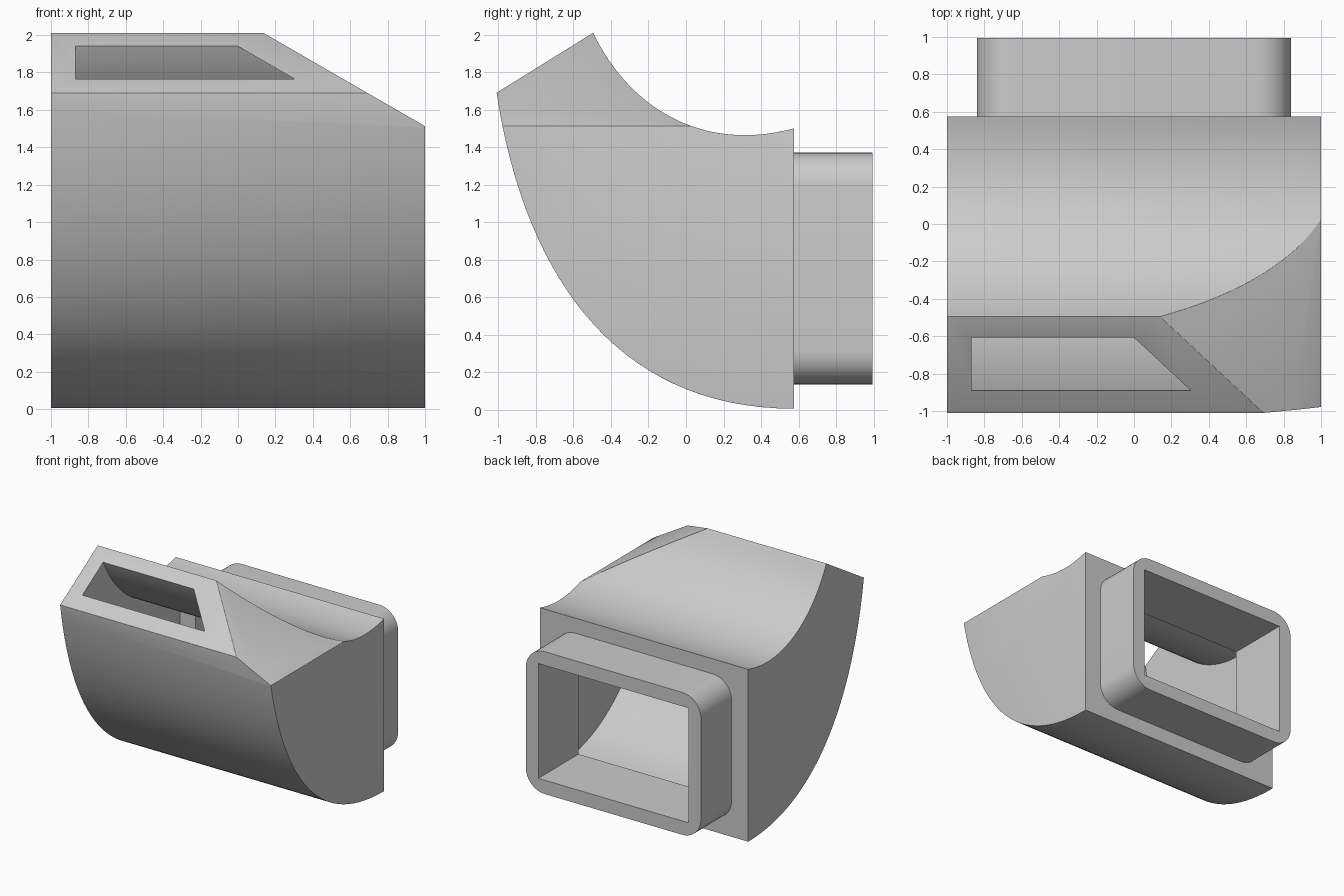
import bpy, bmesh, math
from mathutils import Vector
from mathutils.geometry import interpolate_bezier

cube = bpy.data.objects.get("Cube")
if cube:
    bpy.data.objects.remove(cube)

WALL = 0.13
BACK = 0.575      # rear plane of the elbow body
END = 0.995       # rear end of the spigot

grey = bpy.data.materials.new("plain grey")
grey.use_nodes = True
GREY = (0.6, 0.6, 0.6, 1)
grey.diffuse_color = GREY
grey.node_tree.nodes["Principled BSDF"].inputs["Base Color"].default_value = GREY


def curve(*pts):
    return interpolate_bezier(*[Vector(p) for p in pts], 32)


def offset(pts, dist):
    """Shift an open (y, z) path sideways and lengthen its first end."""
    out = []
    for i, p in enumerate(pts):
        t = (pts[min(i + 1, len(pts) - 1)] - pts[max(i - 1, 0)]).normalized()
        out.append(p + Vector((-t.y, t.x)) * dist)
    return [out[0] + (out[0] - out[1]).normalized() * 0.2] + out


def prism(profile, half):
    """Extrude a (y, z) profile along x."""
    bm = bmesh.new()
    face = bm.faces.new([bm.verts.new((-half, p[0], p[1])) for p in profile])
    new = bmesh.ops.extrude_face_region(bm, geom=[face])["geom"]
    bmesh.ops.translate(bm, vec=(2 * half, 0, 0),
                        verts=[v for v in new if isinstance(v, bmesh.types.BMVert)])
    bmesh.ops.recalc_face_normals(bm, faces=bm.faces)
    return bm


def slant(bm, inset):
    """Cut the upper left corner with a sloping plane and cap it."""
    n = Vector((0.5, 0, 0.866))
    co = Vector((0.17, 0, 1.992)) - n * inset
    cut = bmesh.ops.bisect_plane(bm, geom=bm.verts[:] + bm.edges[:] + bm.faces[:],
                                 plane_co=co, plane_no=n, clear_outer=True)
    edges = [e for e in cut["geom_cut"] if isinstance(e, bmesh.types.BMEdge)]
    bmesh.ops.edgeloop_fill(bm, edges=edges)
    bmesh.ops.recalc_face_normals(bm, faces=bm.faces)


def box(x, y0, y1, z0, z1):
    return prism([(y0, z0), (y1, z0), (y1, z1), (y0, z1)], x)


def bevel(bm, edges, width, segments):
    bmesh.ops.bevel(bm, geom=edges, offset=width, segments=segments, profile=0.5,
                    affect='EDGES', clamp_overlap=True)


def make(name, bm):
    mesh = bpy.data.meshes.new(name)
    bm.to_mesh(mesh)
    bm.free()
    mesh.materials.append(grey)
    ob = bpy.data.objects.new(name, mesh)
    bpy.context.collection.objects.link(ob)
    return ob


def combine(target, other, operation):
    mod = target.modifiers.new("combine", 'BOOLEAN')
    mod.operation, mod.object, mod.solver = operation, other, 'EXACT'
    bpy.context.view_layer.objects.active = target
    bpy.ops.object.modifier_apply(modifier=mod.name)
    bpy.data.objects.remove(other)


# Side profile: long outer sweep and short inner sweep
outer = curve((-1.01, 1.69), (-0.86, 0.7), (-0.36, 0.005), (BACK, 0.005))
inner = curve((-0.495, 2.01), (-0.3, 1.6), (0.1, 1.37), (BACK, 1.5))

# Elbow body with rounded edges, left sharp around the rear plane
bm = prism(outer + inner[::-1], 1.0)
slant(bm, 0)
sharp = [e for e in bm.edges if e.calc_face_angle(0) > math.radians(22)
         and not all(v.co.y > BACK - 0.001 for v in e.verts)]
bevel(bm, sharp, 0.045, 4)
duct = make("duct_elbow", bm)

# Spigot with rounded corners
bm = box(0.84, 0.5, END, 0.135, 1.37)
bevel(bm, [e for e in bm.edges if abs(e.verts[0].co.y - e.verts[1].co.y) > 0.1], 0.18, 10)
combine(duct, make("spigot", bm), 'UNION')

# Hollow passage following the body
low = [p for p in offset(outer, WALL) if p.y > -9 and p.x < BACK - WALL - 0.01]
high = [p for p in offset(inner, -WALL) if p.x < BACK - WALL - 0.01]
for path in (low, high):
    path.append(Vector((BACK - WALL, path[-1].y)))
bm = prism(low + high[::-1], 1 - WALL)
slant(bm, WALL)
combine(duct, make("passage_cutter", bm), 'DIFFERENCE')

# Square hole through the spigot
combine(duct, make("hole_cutter", box(0.72, 0.35, 1.2, 0.255, 1.25)), 'DIFFERENCE')

# Smooth shading with crisp edges
bpy.ops.object.select_all(action='DESELECT')
duct.select_set(True)
bpy.context.view_layer.objects.active = duct
bpy.ops.object.shade_smooth_by_angle(angle=math.radians(30))
